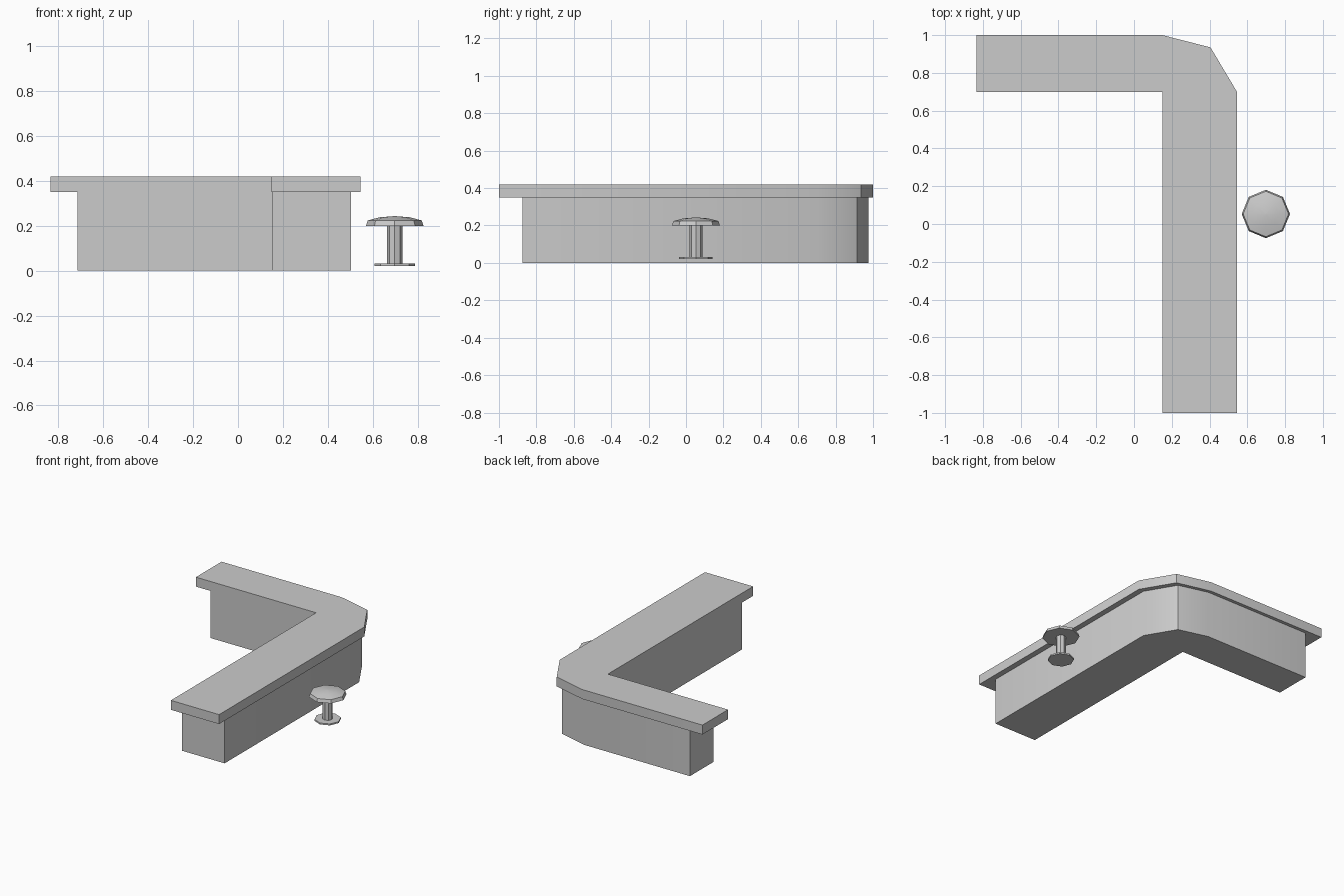
import bpy, bmesh, math

if "Cube" in bpy.data.objects:
    bpy.data.objects.remove(bpy.data.objects["Cube"])


def finish(name, bm, angle):
    bmesh.ops.recalc_face_normals(bm, faces=bm.faces)
    me = bpy.data.meshes.new(name)
    bm.to_mesh(me)
    bm.free()
    ob = bpy.data.objects.new(name, me)
    bpy.context.collection.objects.link(ob)
    bpy.ops.object.select_all(action='DESELECT')
    ob.select_set(True)
    bpy.context.view_layer.objects.active = ob
    bpy.ops.object.shade_smooth_by_angle(angle=math.radians(angle))
    return ob


def prism(name, outline, z0, z1):
    bm = bmesh.new()
    face = bm.faces.new([bm.verts.new((x, y, z0)) for x, y in outline])
    ext = bmesh.ops.extrude_face_region(bm, geom=[face], use_keep_orig=True)
    for v in ext['geom']:
        if isinstance(v, bmesh.types.BMVert):
            v.co.z = z1
    return finish(name, bm, 35)


def turned(name, profile, center, sides=8):
    """Octagonal turned part from (radius, z) rings, closed at both ends."""
    bm = bmesh.new()
    rings = []
    for r, z in profile:
        rings.append([bm.verts.new((center[0] + r * math.cos(math.tau * i / sides),
                                    center[1] + r * math.sin(math.tau * i / sides), z))
                      for i in range(sides)])
    for a, b in zip(rings, rings[1:]):
        for i in range(sides):
            j = (i + 1) % sides
            bm.faces.new((a[i], a[j], b[j], b[i]))
    bm.faces.new(rings[0])
    bm.faces.new(rings[-1])
    return finish(name, bm, 40)


# L-shaped counter with chamfered outer corner
prism("counter_top", [(-0.835, 1.0), (0.15, 1.0), (0.405, 0.935), (0.545, 0.70),
                      (0.545, -1.0), (0.15, -1.0), (0.15, 0.70), (-0.835, 0.70)], 0.35, 0.42)
prism("counter_base", [(-0.715, 0.975), (0.153, 0.975), (0.375, 0.915), (0.503, 0.70),
                       (0.503, -0.875), (0.153, -0.875), (0.153, 0.702), (-0.715, 0.702)], 0.0, 0.35)

# Bar stool
c = (0.698, 0.053)
turned("stool_foot", [(0.09, 0.02), (0.09, 0.031)], c)
turned("stool_stem", [(0.034, 0.031), (0.034, 0.20)], c)
turned("stool_seat", [(0.128, 0.20), (0.120, 0.224), (0.066, 0.238), (0.004, 0.243)], c)
